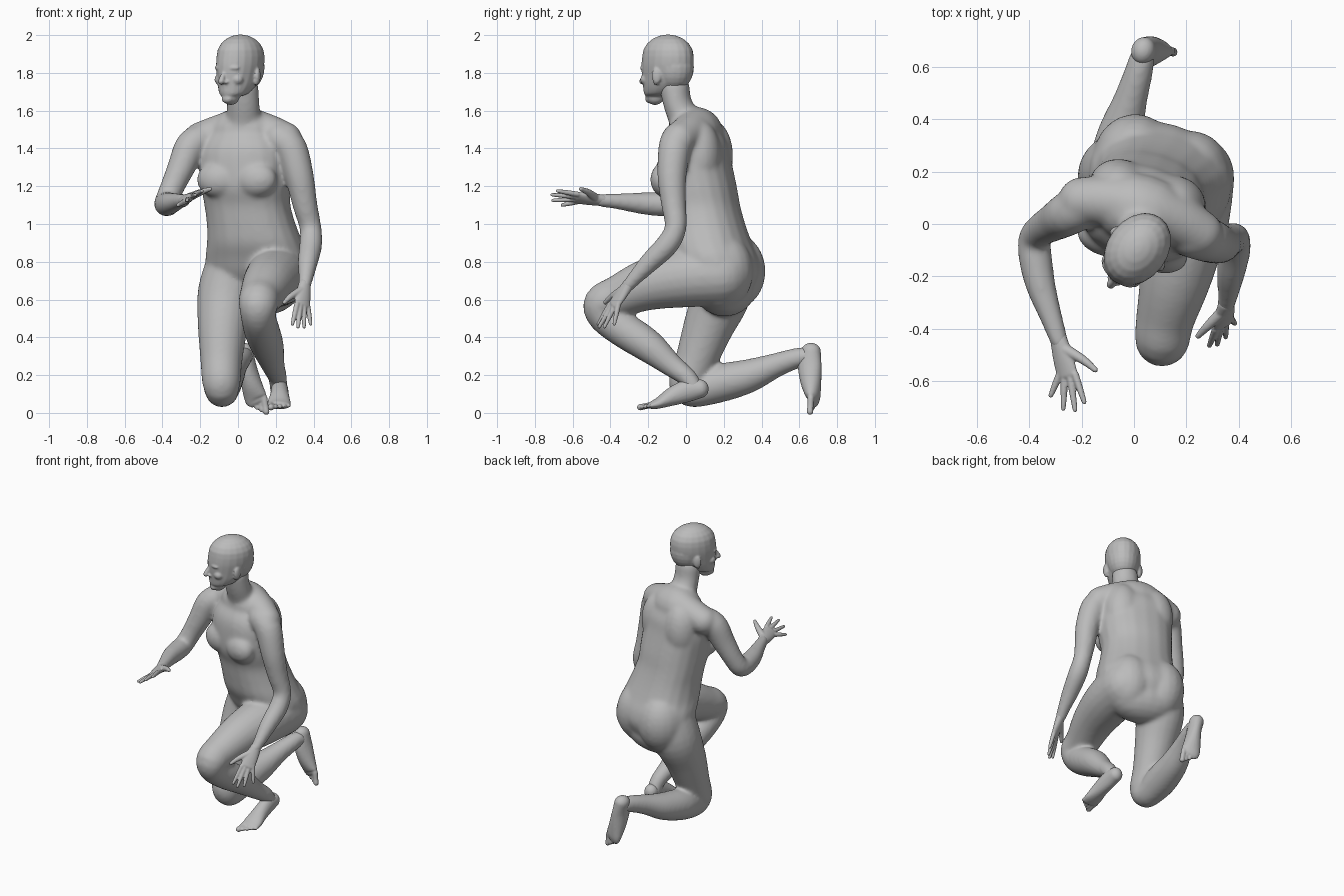
import bpy, bmesh, math
from mathutils import Vector, Matrix

cube = bpy.data.objects.get("Cube")
if cube:
    bpy.data.objects.remove(cube, do_unlink=True)

SIDES = 20
skin = bpy.data.materials.new("plain_grey")
skin.use_nodes = True
skin.diffuse_color = (0.5, 0.5, 0.5, 1)
skin.node_tree.nodes["Principled BSDF"].inputs["Base Color"].default_value = (0.5, 0.5, 0.5, 1)


def spline(points, steps):
    """Smooth the rows of a section list with a Catmull-Rom curve."""
    rows = [Vector(p) for p in points]
    rows = [rows[0]] + rows + [rows[-1]]
    result = []
    for a, b, c, d in zip(rows, rows[1:], rows[2:], rows[3:]):
        for i in range(steps):
            t = i / steps
            result.append(b + (c - a) * (t / 2) + (2 * a - 5 * b + 4 * c - d) * (t * t / 2)
                          + (3 * b - a - 3 * c + d) * (t ** 3 / 2))
    return result + [rows[-1]]


def squared(value, power):
    return math.copysign(abs(value) ** power, value)


def loft(bm, sections, side=(1, 0, 0), steps=4, level=False, power=1):
    """Skin a tube through (x, y, z, half width[, half depth]) with domed ends."""
    rows = spline([tuple(s) + (s[3],) if len(s) == 4 else s for s in sections], steps)
    centres = [Vector(r[:3]) for r in rows]
    rings = []
    last = len(rows) - 1
    for i, row in enumerate(rows):
        tangent = (centres[min(i + 1, last)] - centres[max(i - 1, 0)]).normalized()
        if level:
            tangent = Vector((0, 0, 1))
        across = Vector(side)
        across = (across - tangent * across.dot(tangent)).normalized()
        rings.append((centres[i], tangent, across, row[3], row[4]))

    def dome(ring, sign):
        c, t, a, w, d = ring
        reach = min(w, d) * sign
        return [(c + t * reach * math.sin(k), t, a, w * math.cos(k), d * math.cos(k))
                for k in (0.3, 0.6, 0.9, 1.2, 1.45)]

    rings = dome(rings[0], -1)[::-1] + rings + dome(rings[-1], 1)
    loops = []
    for c, t, a, w, d in rings:
        out = t.cross(a)
        angles = [math.tau * k / SIDES for k in range(SIDES)]
        loops.append([bm.verts.new(c + a * w * squared(math.cos(k), power)
                                   + out * d * squared(math.sin(k), power)) for k in angles])
    for low, high in zip(loops, loops[1:]):
        for k in range(SIDES):
            n = (k + 1) % SIDES
            bm.faces.new((low[k], low[n], high[n], high[k]))
    bm.faces.new(loops[0][::-1])
    bm.faces.new(loops[-1])


def blob(bm, centre, radii, yaw=0):
    """Add an ellipsoid."""
    m = Matrix.Translation(centre) @ Matrix.Rotation(yaw, 4, "Z") @ Matrix.Diagonal((*radii, 1))
    bmesh.ops.create_uvsphere(bm, u_segments=20, v_segments=14, radius=1, matrix=m)


def finish(bm, name, voxel, rounds):
    """Fuse the overlapping shells into one smooth skin."""
    bmesh.ops.recalc_face_normals(bm, faces=bm.faces)
    mesh = bpy.data.meshes.new(name)
    bm.to_mesh(mesh)
    bm.free()
    obj = bpy.data.objects.new(name, mesh)
    bpy.context.collection.objects.link(obj)
    mesh.materials.append(skin)
    fuse = obj.modifiers.new("fuse", "REMESH")
    fuse.mode = "VOXEL"
    fuse.voxel_size = voxel
    fuse.use_smooth_shade = True
    soften = obj.modifiers.new("soften", "SMOOTH")
    soften.factor = 0.5
    soften.iterations = rounds


# Body: torso, shoulders, arms and legs
TURN = math.radians(-17)
turned = Matrix.Rotation(TURN, 3, "Z")
left_dir = turned @ Vector((1, 0, 0))
body = bmesh.new()
loft(body, [(.10, .205, .66, .24, .15), (.10, .19, .74, .272, .195), (.10, .165, .82, .275, .21),
            (.09, .13, .90, .255, .212), (.07, .105, 1.0, .235, .202), (.05, .085, 1.1, .228, .195),
            (.04, .06, 1.2, .235, .202), (.03, .045, 1.34, .24, .185), (.03, .045, 1.42, .22, .17),
            (.03, .05, 1.48, .18, .14)], left_dir, level=True, power=.88)
loft(body, [(-.2, .09, 1.45, .09), (-.08, .085, 1.485, .1), (.03, .06, 1.51, .11),
            (.15, .02, 1.485, .1), (.25, -.035, 1.45, .09)], (0, 1, 0))
loft(body, [(.03, .03, 1.48, .115, .11), (.03, -.01, 1.56, .095, .085), (.027, -.045, 1.64, .087, .075),
            (.025, -.06, 1.72, .085, .08)], left_dir)
for s in (-1, 1):
    chest = Vector((.03, .04, 1.235)) + turned @ Vector((s * .105, -.125, 0))
    blob(body, chest, (.115, .075, .095), TURN)
    blade = Vector((.03, .04, 1.36)) + turned @ Vector((s * .11, .07, 0))
    blob(body, blade, (.12, .11, .19), TURN)
    seat = Vector((.105, .225, .75)) + turned @ Vector((s * .11, 0, 0))
    blob(body, seat, (.155, .165, .2), TURN)

# Arms: right reaching forward, left hanging to the knee
loft(body, [(-.18, .08, 1.45, .09), (-.25, .04, 1.41, .085), (-.3, .01, 1.3, .074), (-.35, -.02, 1.19, .064),
            (-.38, -.06, 1.115, .063), (-.375, -.14, 1.105, .064), (-.355, -.24, 1.11, .057),
            (-.315, -.36, 1.12, .043), (-.285, -.45, 1.125, .035)])
loft(body, [(.22, -.04, 1.45, .09), (.28, -.06, 1.4, .087), (.325, -.075, 1.25, .077), (.355, -.065, 1.1, .066),
            (.384, -.055, .98, .058), (.385, -.1, .89, .061), (.37, -.19, .8, .054),
            (.36, -.265, .72, .041), (.352, -.31, .67, .034)])

# Legs: right kneeling, left bent with the foot planted
loft(body, [(-.03, .2, .74, .155), (-.06, .185, .62, .156), (-.08, .12, .46, .134), (-.088, .055, .28, .112),
            (-.088, .01, .16, .102), (-.085, .04, .117, .088), (-.082, .17, .155, .102),
            (-.055, .33, .195, .09), (-.015, .47, .25, .066), (.015, .57, .285, .056), (.03, .63, .3, .05)])
loft(body, [(.22, .18, .73, .165), (.2, 0, .718, .16), (.16, -.2, .68, .138), (.12, -.36, .615, .113),
            (.108, -.44, .575, .105), (.108, -.425, .51, .093), (.125, -.33, .44, .095),
            (.155, -.2, .355, .088), (.185, -.08, .255, .063), (.21, .01, .185, .05), (.215, .045, .125, .048)])
finish(body, "body", .011, 14)

# Head, modelled facing forward and then turned
head = bmesh.new()
loft(head, [(0, -.08, 1.675, .045, .05), (0, -.055, 1.69, .072, .082), (0, -.028, 1.73, .092, .113),
            (0, -.008, 1.78, .104, .139), (0, .002, 1.84, .114, .15), (0, .006, 1.888, .115, .148)],
     level=True, steps=3)
blob(head, (0, .035, 1.83), (.104, .12, .13))
loft(head, [(0, -.13, 1.81, .012), (0, -.152, 1.78, .014), (0, -.164, 1.755, .017)])
blob(head, (0, -.127, 1.703), (.03, .012, .009))
blob(head, (0, -.123, 1.69), (.026, .012, .009))
blob(head, (0, -.113, 1.662), (.032, .022, .024))
for s in (-1, 1):
    blob(head, (s * .018, -.143, 1.751), (.012, .014, .01))
    blob(head, (s * .045, -.124, 1.826), (.036, .015, .012), s * .35)
    blob(head, (s * .055, -.096, 1.765), (.034, .032, .03))
    blob(head, (s * .11, .012, 1.785), (.014, .026, .044), s * .4)
    blob(head, (s * .104, .005, 1.755), (.012, .016, .02), s * .4)
head.transform(Matrix.Translation((.01, -.1, 0)) @ Matrix.Rotation(math.radians(-37), 4, "Z"))
finish(head, "head", .006, 5)


def hand(name, wrist, knuckles, across, tips, thumb):
    """Flat palm, four fingers listed from the index, and a thumb."""
    bm = bmesh.new()
    wrist, knuckles, thumb = Vector(wrist), Vector(knuckles), Vector(thumb)
    across = Vector(across).normalized()
    middle = wrist.lerp(knuckles, .55)
    loft(bm, [(*wrist, .034, .029), (*middle, .044, .024), (*knuckles, .046, .018)], across)
    for tip, offset in zip(tips, (.036, .012, -.012, -.035)):
        root = knuckles + across * offset
        bend = root.lerp(Vector(tip), .5)
        loft(bm, [(*root, .0145), (*bend, .013), (*tip, .0095)], across, 3)
    base = wrist.lerp(knuckles, .3) + across * .02
    joint = base.lerp(thumb, .5) + across * .012
    loft(bm, [(*base, .023), (*joint, .017), (*thumb, .011)], (0, 0, 1), 3)
    finish(bm, name, .005, 2)


hand("right_hand", (-.288, -.44, 1.125), (-.255, -.575, 1.138), (.83, 0, .55),
     [(-.19, -.68, 1.175), (-.225, -.71, 1.155), (-.27, -.705, 1.125), (-.318, -.655, 1.1)], (-.148, -.557, 1.185))
hand("left_hand", (.353, -.305, .68), (.34, -.38, .575), (-.75, -.6, 0),
     [(.288, -.465, .47), (.318, -.46, .455), (.35, -.432, .455), (.385, -.38, .47)], (.245, -.428, .585))


def foot(name, sections, across, ahead, toe_lengths):
    """Heel to ball loft, with five toes listed from the big toe."""
    bm = bmesh.new()
    across, ahead = Vector(across).normalized(), Vector(ahead).normalized()
    loft(bm, sections, across)
    ball = Vector(sections[-1][:3])
    for k, length in enumerate(toe_lengths):
        size = .018 if k == 0 else .0135 - .0008 * k
        root = ball + across * (.042 - .024 * k) - ahead * (.01 + .005 * k)
        tip = root + ahead * length
        loft(bm, [(*root, size), (*root.lerp(tip, .6), size * .9), (*tip, size)], across, 3)
    finish(bm, name, .006, 4)


TOES = (.072, .068, .062, .055, .047)
foot("right_foot", [(.035, .662, .325, .046, .053), (.05, .655, .25, .045, .064), (.07, .662, .16, .054, .055),
                    (.09, .672, .09, .062, .037), (.1, .672, .068, .06, .025)],
     (1, -.3, 0), (.15, -.05, -1), TOES)
foot("left_foot", [(.218, .075, .128, .045, .05), (.22, .01, .118, .046, .06), (.22, -.07, .088, .051, .05),
                   (.218, -.14, .054, .062, .031), (.216, -.175, .042, .06, .023)],
     (-1, -.15, 0), (0, -1, -.2), TOES)
